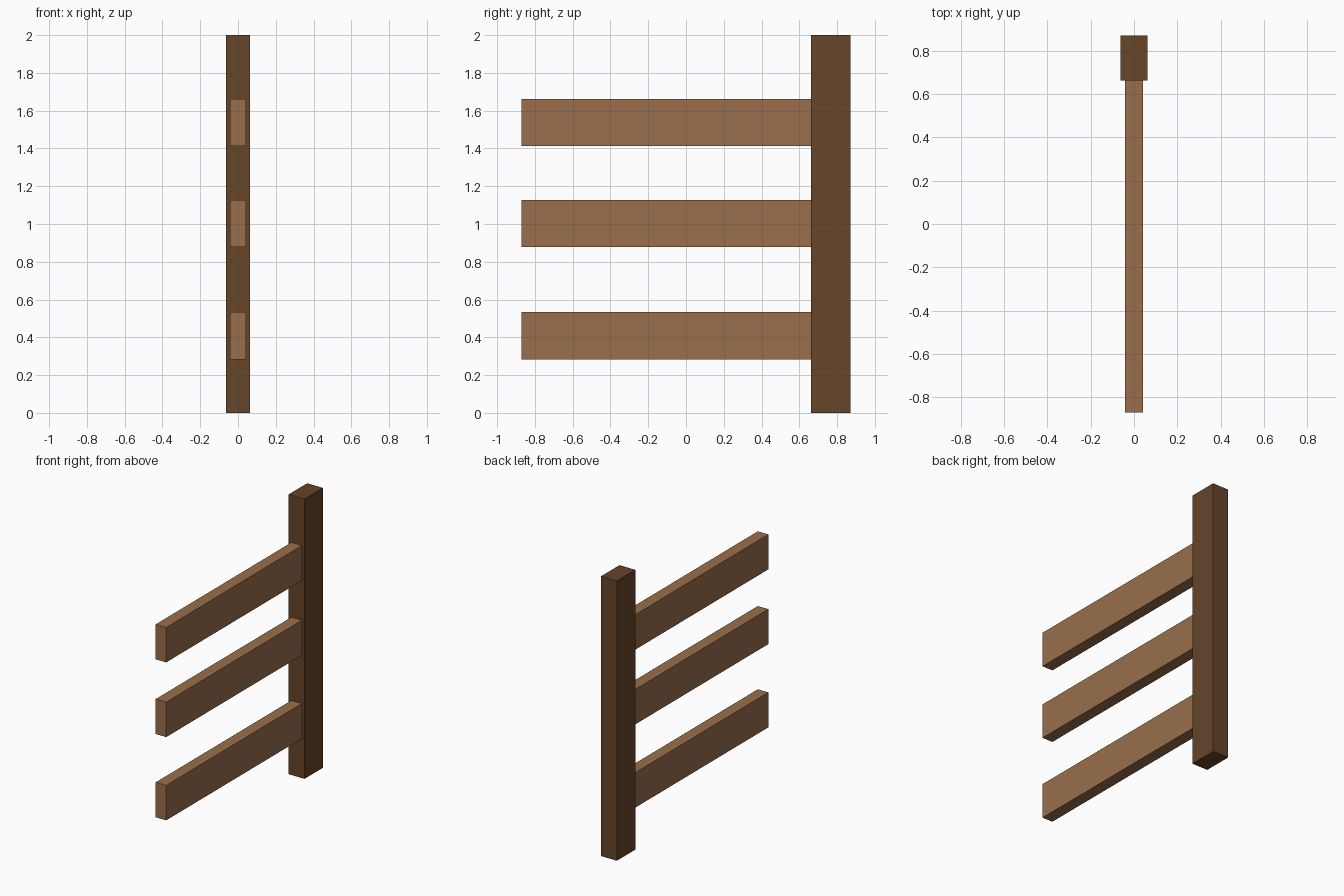
import bpy

if "Cube" in bpy.data.objects:
    bpy.data.objects.remove(bpy.data.objects["Cube"])


def material(name, color):
    m = bpy.data.materials.new(name)
    m.diffuse_color = color
    m.use_nodes = True
    m.node_tree.nodes["Principled BSDF"].inputs["Base Color"].default_value = m.diffuse_color
    return m


def box(name, lo, hi, mat):
    center = [(a + b) / 2 for a, b in zip(lo, hi)]
    bpy.ops.mesh.primitive_cube_add(size=1, location=center)
    ob = bpy.context.object
    ob.name = name
    ob.scale = [b - a for a, b in zip(lo, hi)]
    bpy.ops.object.transform_apply(location=False, rotation=False, scale=True)
    ob.data.materials.append(mat)
    return ob


dark_wood = material("dark_wood", (0.133, 0.058, 0.023, 1))
light_wood = material("light_wood", (0.319, 0.156, 0.07, 1))

# Upright post at the back end
box("fence_post", (-0.0625, 0.662, 0), (0.0625, 0.87, 2), dark_wood)

# Three horizontal rails running forward from the post
for name, z in (("lower", 0.283), ("middle", 0.878), ("upper", 1.412)):
    box(name + "_rail", (-0.0415, -0.87, z), (0.0415, 0.665, z + 0.25), light_wood)
